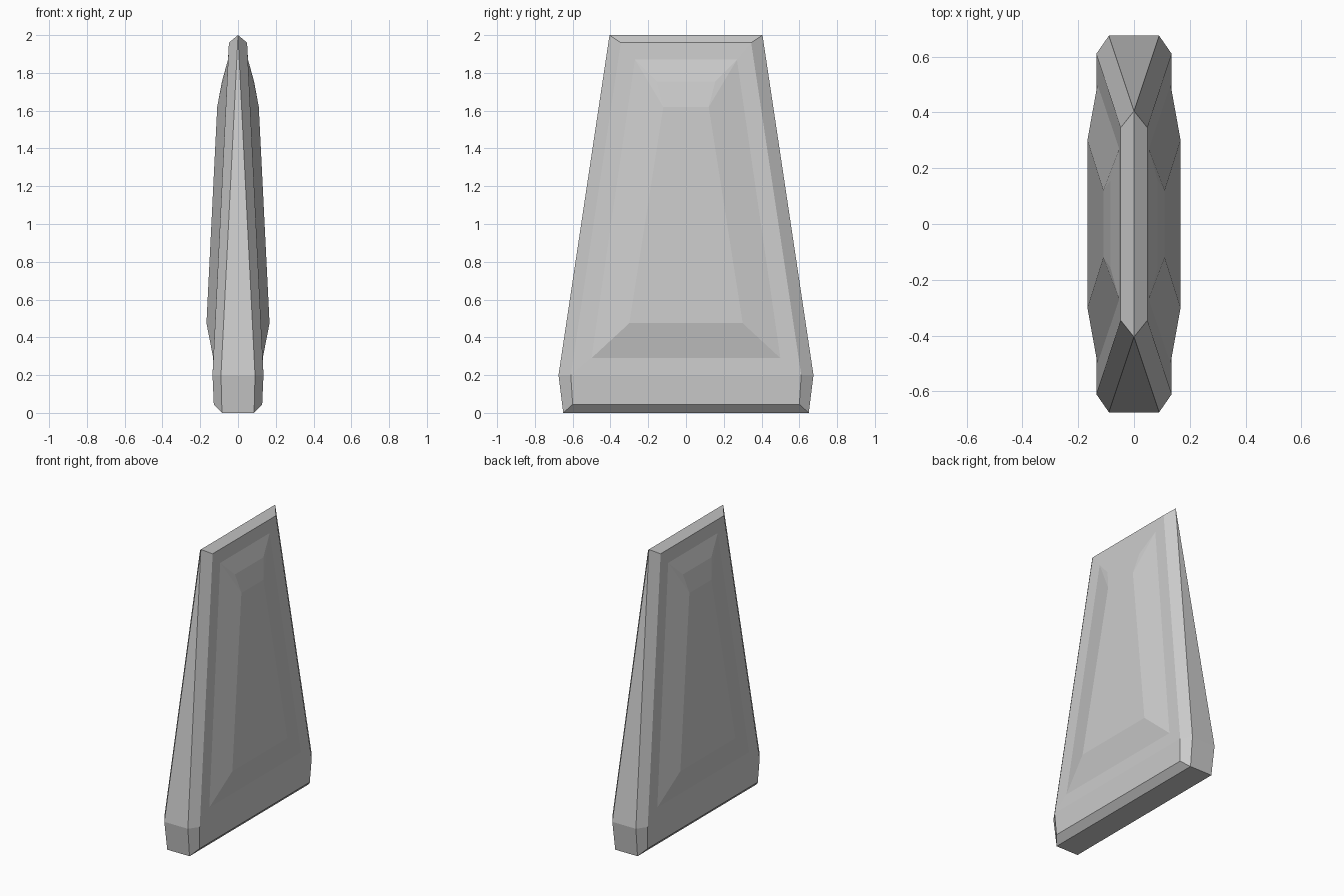
import bpy
import bmesh

cube = bpy.data.objects.get("Cube")
if cube:
    bpy.data.objects.remove(cube, do_unlink=True)

grey = bpy.data.materials.new("light_grey")
grey.use_nodes = True
colour = (0.6, 0.6, 0.6, 1)
grey.diffuse_color = colour
grey.node_tree.nodes["Principled BSDF"].inputs["Base Color"].default_value = colour

bm = bmesh.new()


def pair(x, y, z):
    """Two matching corners, one at the front and one at the back."""
    return bm.verts.new((x, -y, z)), bm.verts.new((x, y, z))


def strip(a, b):
    """Face running from front to back between two pairs."""
    bm.faces.new((a[0], a[1], b[1], b[0]))


def ends(*pairs):
    """Matching faces at the front and the back."""
    for i in (0, 1):
        bm.faces.new([p[i] for p in pairs])


# Centre line of the slab
mid_base = pair(0, 0.65, 0)
mid_shoulder = pair(0, 0.675, 0.2)
ridge = pair(0, 0.405, 2)

# Rim and chamfered border of the broad side
rim_base = pair(0.085, 0.65, 0)
rim_shoulder = pair(0.09, 0.675, 0.2)
side_base = pair(0.128, 0.6, 0.045)
side_shoulder = pair(0.135, 0.61, 0.2)
side_top = pair(0.048, 0.345, 1.96)

# Raised panel, with a two-step slope at its top
panel_base = pair(0.131, 0.5, 0.29)
panel_top = pair(0.053, 0.27, 1.87)
slope_step = pair(0.085, 0.155, 1.755)
raised_base = pair(0.167, 0.3, 0.475)
raised_top = pair(0.11, 0.12, 1.62)

# Underside, narrow ends and chamfers
strip(mid_base, rim_base)
ends(mid_base, rim_base, rim_shoulder, mid_shoulder)
ends(mid_shoulder, rim_shoulder, ridge)
strip(rim_base, side_base)
ends(rim_base, side_base, side_shoulder, rim_shoulder)
ends(rim_shoulder, side_shoulder, side_top, ridge)
strip(ridge, side_top)

# Flat border around the panel
strip(side_base, side_shoulder)
strip(side_shoulder, panel_base)
ends(side_shoulder, panel_base, panel_top, side_top)
strip(panel_top, side_top)

# Panel slopes and raised field
strip(panel_base, raised_base)
ends(panel_base, raised_base, raised_top, panel_top)
ends(panel_top, raised_top, slope_step)
strip(panel_top, slope_step)
strip(slope_step, raised_top)
strip(raised_base, raised_top)

# Mirror to the other broad side and close the seam
bmesh.ops.mirror(bm, geom=bm.verts[:] + bm.edges[:] + bm.faces[:],
                 axis="X", merge_dist=0.0005)
bmesh.ops.remove_doubles(bm, verts=bm.verts[:], dist=0.0005)
bmesh.ops.recalc_face_normals(bm, faces=bm.faces[:])

mesh = bpy.data.meshes.new("faceted_slab")
bm.to_mesh(mesh)
bm.free()
mesh.materials.append(grey)
slab = bpy.data.objects.new("faceted_slab", mesh)
bpy.context.collection.objects.link(slab)
